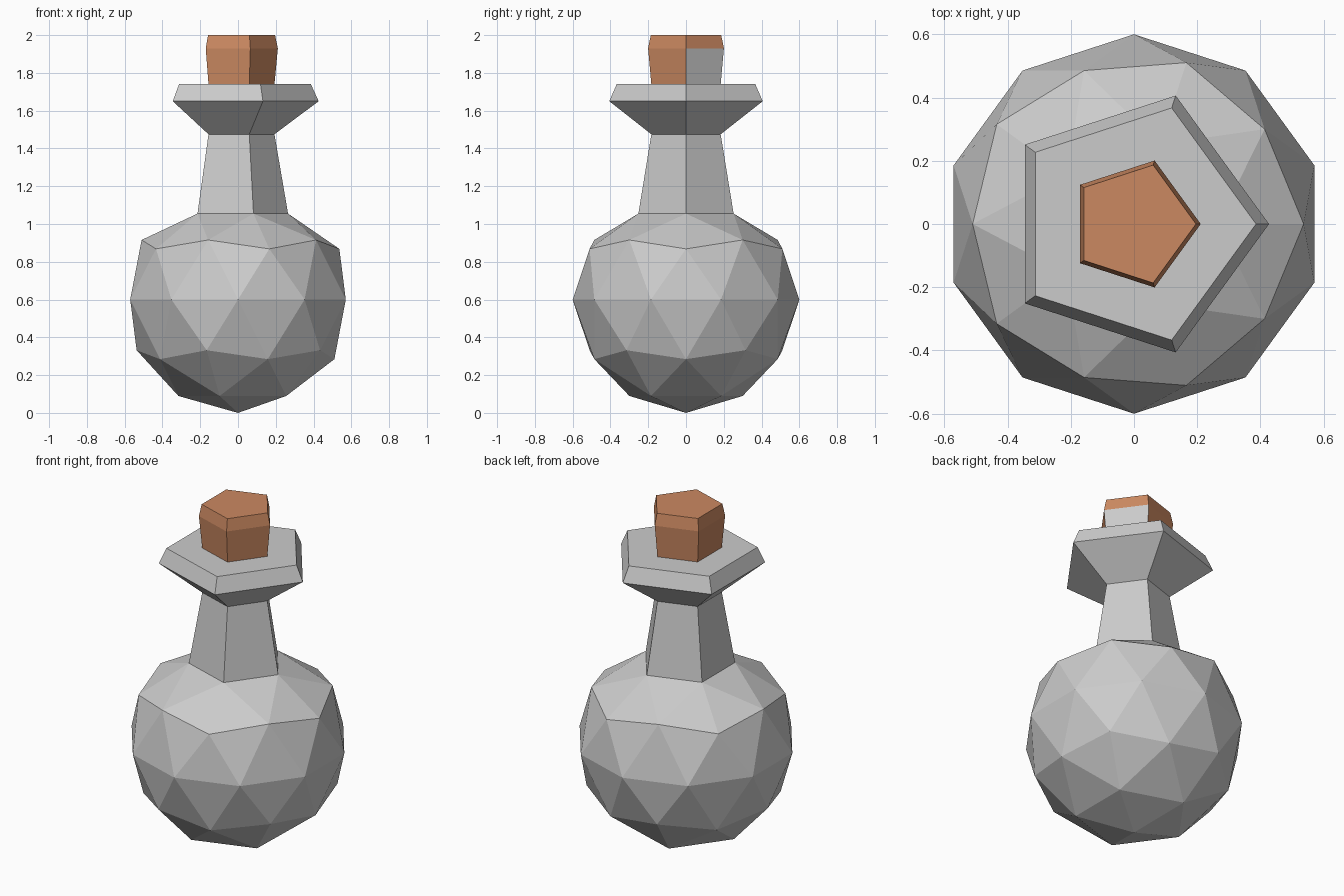
import bpy, bmesh
from math import cos, sin, pi

if "Cube" in bpy.data.objects:
    bpy.data.objects.remove(bpy.data.objects["Cube"])

SIDES = 5


def ring(bm, radius, z):
    return [bm.verts.new((radius * cos(2 * pi * i / SIDES),
                          radius * sin(2 * pi * i / SIDES), z)) for i in range(SIDES)]


def loft(bm, start, profile):
    """Bridge a pentagon ring through (radius, z) steps; return the last ring."""
    for radius, z in profile:
        nxt = ring(bm, radius, z)
        for i in range(SIDES):
            j = (i + 1) % SIDES
            bm.faces.new((start[i], start[j], nxt[j], nxt[i]))
        start = nxt
    return start


def finish(bm, name):
    mesh = bpy.data.meshes.new(name)
    bm.to_mesh(mesh)
    bm.free()
    obj = bpy.data.objects.new(name, mesh)
    bpy.context.collection.objects.link(obj)
    return obj


# Flask: icosphere bulb opened at the top, continued into neck and flared lip
bm = bmesh.new()
bmesh.ops.create_icosphere(bm, subdivisions=2, radius=0.6)
bmesh.ops.translate(bm, verts=bm.verts, vec=(0, 0, 0.6))
top = max(bm.verts, key=lambda v: v.co.z)
shoulder = [e.other_vert(top) for e in top.link_edges]
bmesh.ops.delete(bm, geom=[top], context='VERTS')
for v in shoulder:
    d = v.co.xy.normalized() * 0.265
    v.co = (d.x, d.y, 1.055)
base = ring(bm, 0.265, 1.055)
loft(bm, base, [(0.193, 1.475), (0.427, 1.65), (0.386, 1.74), (0.193, 1.74)])
bmesh.ops.remove_doubles(bm, verts=bm.verts, dist=0.002)
finish(bm, "flask")

# Cork: tapered pentagonal stopper with a bevelled top
bm = bmesh.new()
rim = loft(bm, ring(bm, 0.193, 1.74), [(0.211, 1.93), (0.196, 2.0)])
bm.faces.new(rim)
bm.faces.ensure_lookup_table()
bm.faces[0].material_index = 1  # one side is left uncoloured
cork = finish(bm, "cork")
mat = bpy.data.materials.new("cork_brown")
mat.diffuse_color = (0.60, 0.25, 0.12, 1)
mat.use_nodes = True
mat.node_tree.nodes["Principled BSDF"].inputs["Base Color"].default_value = mat.diffuse_color
cork.data.materials.append(mat)
cork.data.materials.append(None)
